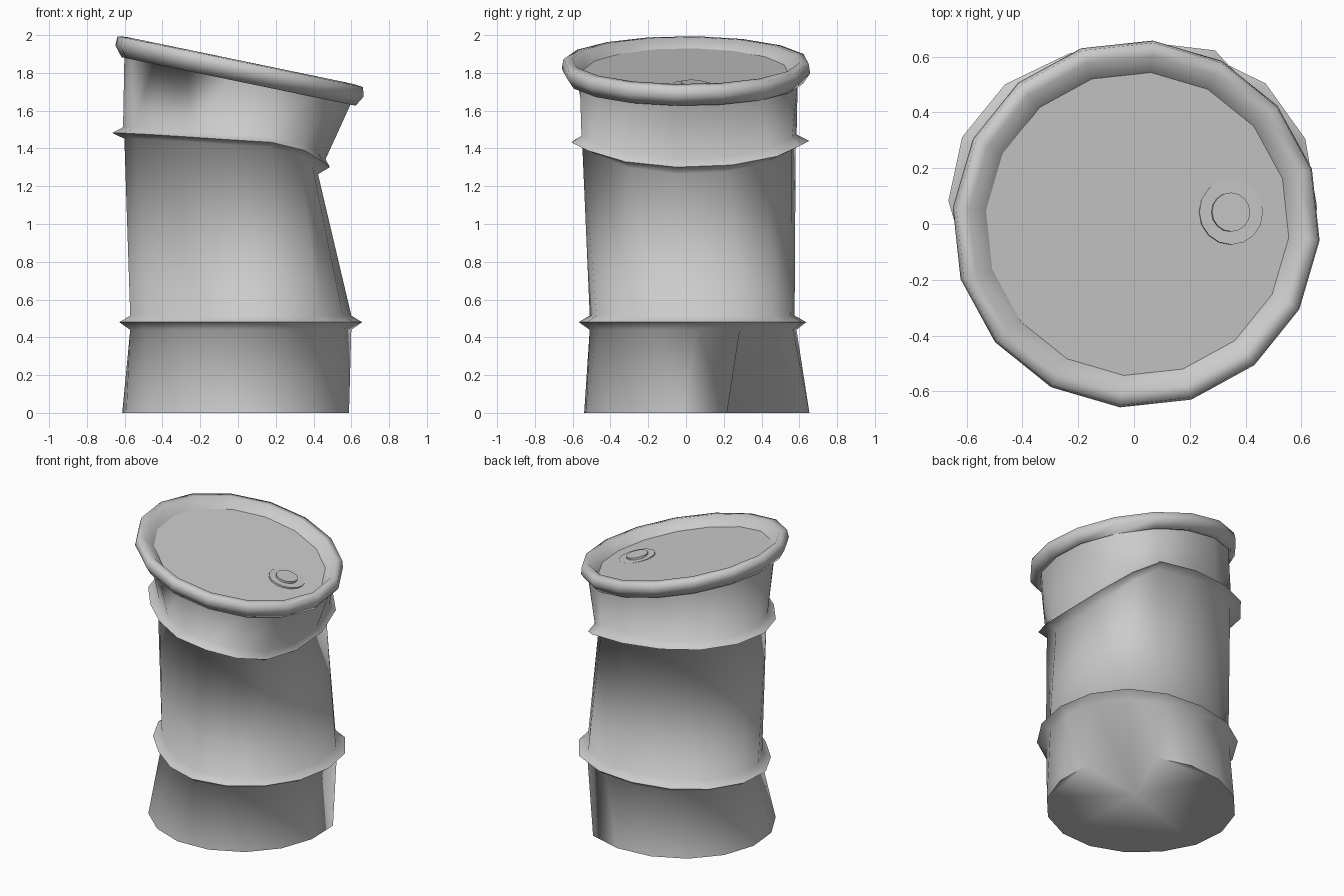
import bpy, bmesh
from math import cos, sin, radians, atan

if "Cube" in bpy.data.objects:
    bpy.data.objects.remove(bpy.data.objects["Cube"])

N = 16
SLOPE = 0.207      # lean of the crushed rim
LID = 0.23         # lean of the lid plate


def ring(cx, cy, rx, ry, z, phase, slope=0.0, bulge=(0, 0, 0, 0), xmax=None, drop=0.0):
    """One 16-sided loop. bulge pushes the 45/135/225/315 degree corners
    out or in; xmax/drop squash the +x side in and down."""
    pts = []
    for i in range(N):
        a = radians(phase + i * 360 / N)
        x, y = cx + rx * cos(a), cy + ry * sin(a)
        h = z - slope * x
        if xmax is not None and x > 0.25:
            t = (x - 0.25) / (cx + rx - 0.25)
            h -= drop * t ** 1.2
            x = 0.25 + t * (xmax - 0.25)
        for k, amount in enumerate(bulge):
            c = radians(45 + 90 * k)
            w = amount * max(0, cos(a - c)) ** 4
            if xmax is not None and k in (0, 3):
                x += w * cos(c) * 0.6
                y += w * sin(c) * 1.4
            else:
                x += w * cos(c)
                y += w * sin(c)
        pts.append((x, y, h))
    return pts


def loft(name, rings, angle, bottom=True):
    bm = bmesh.new()
    loops = [[bm.verts.new(p) for p in r] for r in rings]
    for a, b in zip(loops, loops[1:]):
        for i in range(N):
            j = (i + 1) % N
            bm.faces.new((a[i], a[j], b[j], b[i]))
    if bottom:
        bm.faces.new(loops[0][::-1])
    else:
        bm.faces.new(loops[0])
    me = bpy.data.meshes.new(name)
    bm.to_mesh(me)
    bm.free()
    ob = bpy.data.objects.new(name, me)
    bpy.context.collection.objects.link(ob)
    smooth(ob, angle)
    return ob


def smooth(ob, angle):
    bpy.ops.object.select_all(action='DESELECT')
    ob.select_set(True)
    bpy.context.view_layer.objects.active = ob
    bpy.ops.object.shade_smooth_by_angle(angle=radians(angle))


# bottom loop with one deep dent on the back right
base = ring(-0.015, 0.05, 0.605, 0.60, 0.0, 15, 0, (0.03, 0, -0.02, 0))
base[1] = (0.11, 0.15, 0.0)

low = (0.05, 0.015, -0.10, 0)       # corner bulges at the lower rib
top = (0.085, 0.03, -0.095, 0.06)   # corner bulges at the upper rib
neck = (0.03, 0.01, -0.03, 0.01)
lid_ring = ring(0.012, 0.0, 0.545, 0.545, 1.808, -5.1, LID)

# dented barrel: base, lower rib, upper rib, rolled rim
barrel = [
    base,
    ring(0.0, 0.025, 0.59, 0.55, 0.44, 2.5, 0, low),
    ring(0.0, 0.022, 0.647, 0.605, 0.48, 2.5, 0, low),
    ring(0.0, 0.02, 0.59, 0.545, 0.515, 2.5, 0, low),
    ring(-0.03, 0.005, 0.578, 0.545, 1.415, -5.1, 0.06, top, 0.41, 0.12),
    ring(-0.03, 0.01, 0.642, 0.612, 1.442, -5.1, 0.06, top, 0.473, 0.105),
    ring(-0.03, 0.005, 0.585, 0.55, 1.475, -5.1, 0.06, top, 0.45, 0.10),
    ring(-0.005, 0.0, 0.60, 0.585, 1.762, -5.1, SLOPE, neck),
    ring(0.003, 0.0, 0.622, 0.622, 1.755, -5.1, SLOPE),
    ring(0.008, 0.0, 0.66, 0.66, 1.812, -5.1, SLOPE),
    ring(0.012, 0.0, 0.652, 0.652, 1.862, -5.1, SLOPE),
    ring(0.012, 0.0, 0.605, 0.605, 1.868, -5.1, SLOPE),
    lid_ring,
]
loft("barrel_body", barrel, 85)

# flat lid plate inside the rim
loft("lid", [lid_ring], 30, bottom=False)

# filler cap lying on the tilted lid
for name, r, lift in (("cap_base", 0.117, 0.006), ("cap_plug", 0.07, 0.02)):
    bpy.ops.mesh.primitive_cylinder_add(
        vertices=16, radius=r, depth=0.03,
        location=(0.345, 0.042, 1.808 - LID * 0.345 + lift - 0.015),
        rotation=(-0.05, atan(LID), 0))
    cap = bpy.context.object
    cap.name = name
    smooth(cap, 40)
